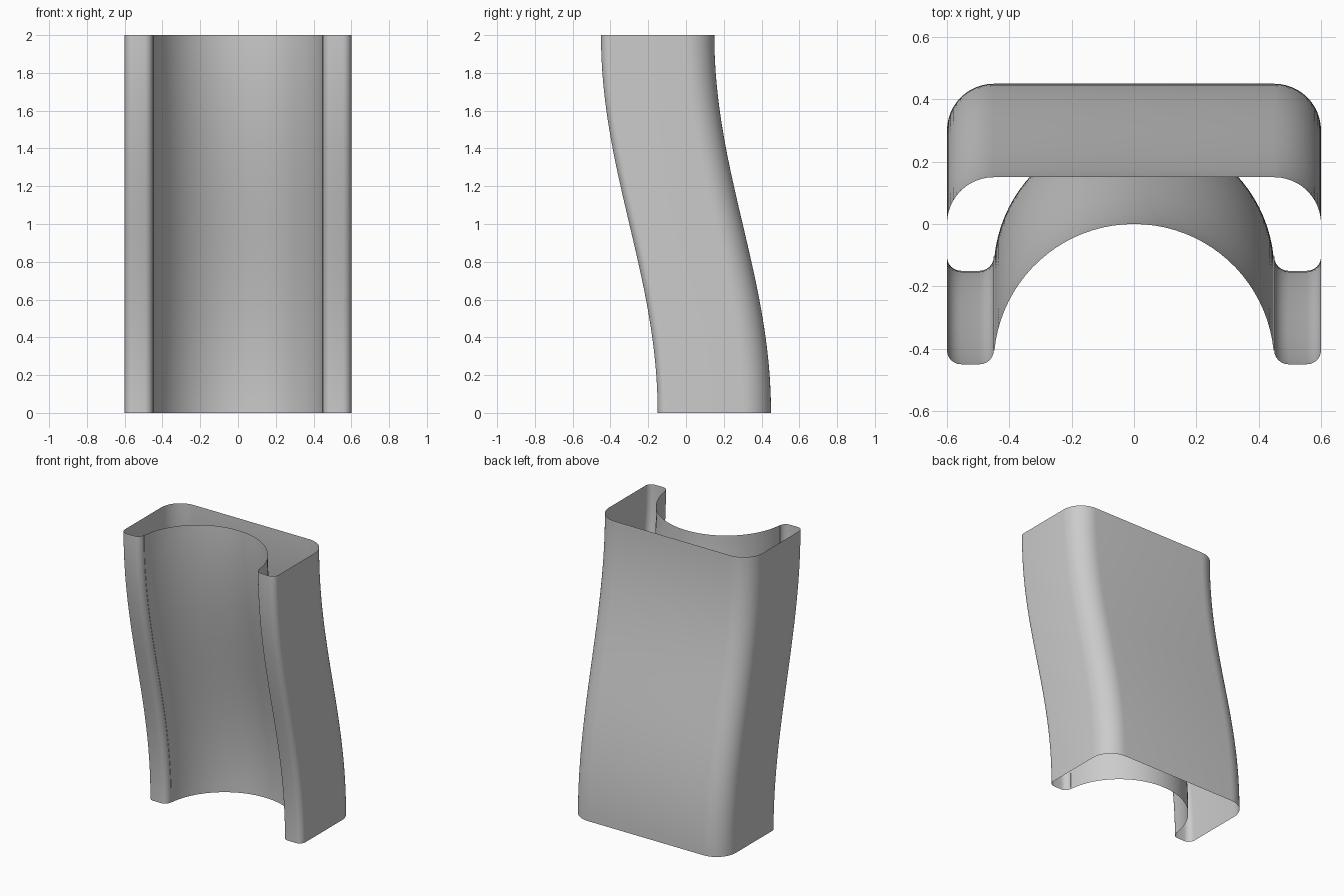
import bpy, bmesh
from math import sin, cos, pi, radians, asin

if "Cube" in bpy.data.objects:
    bpy.data.objects.remove(bpy.data.objects["Cube"])

HEIGHT, STEPS = 2.0, 40


def arc(cx, cy, r, a0, a1, n):
    """Points on a circular arc, angles in degrees."""
    return [(cx + r * cos(radians(a0 + (a1 - a0) * i / n)),
             cy + r * sin(radians(a0 + (a1 - a0) * i / n))) for i in range(n + 1)]


# Right half of the cross-section: inner arch, rounded foot, rounded back corner
F = 0.045
start = math_start = 90 - (90 - asin(F / 0.45) * 180 / pi)
half = arc(0, -0.45, 0.45, 90, start, 20)
half += arc(0.45 + F, -0.45 + F, F, 180, 270, 6)
half += arc(0.6 - F, -0.45 + F, F, 270, 360, 6)
half += arc(0.45, 0.0, 0.15, 0, 90, 12)

# Mirror it to close the loop
profile = half + [(-x, y) for x, y in reversed(half[1:])]

# Sweep the section upward along an S-curve, leaving both ends open
bm = bmesh.new()
rings = []
for k in range(STEPS + 1):
    t = k / STEPS
    shift = 0.15 * cos(pi * t) + 0.15
    rings.append([bm.verts.new((x, y + shift, HEIGHT * t)) for x, y in profile])
n = len(profile)
# The section spans y -0.45..0.15, so the shift of 0.3..0 centres the whole on y = 0
for lo, hi in zip(rings, rings[1:]):
    for i in range(n):
        j = (i + 1) % n
        bm.faces.new((lo[i], lo[j], hi[j], hi[i]))
# The profile runs anticlockwise, so the faces already point outward
bm.normal_update()

mesh = bpy.data.meshes.new("curved_channel_shell")
bm.to_mesh(mesh)
bm.free()
shell = bpy.data.objects.new("curved_channel_shell", mesh)
bpy.context.collection.objects.link(shell)
bpy.context.view_layer.objects.active = shell
shell.select_set(True)
bpy.ops.object.shade_smooth_by_angle(angle=radians(30))
